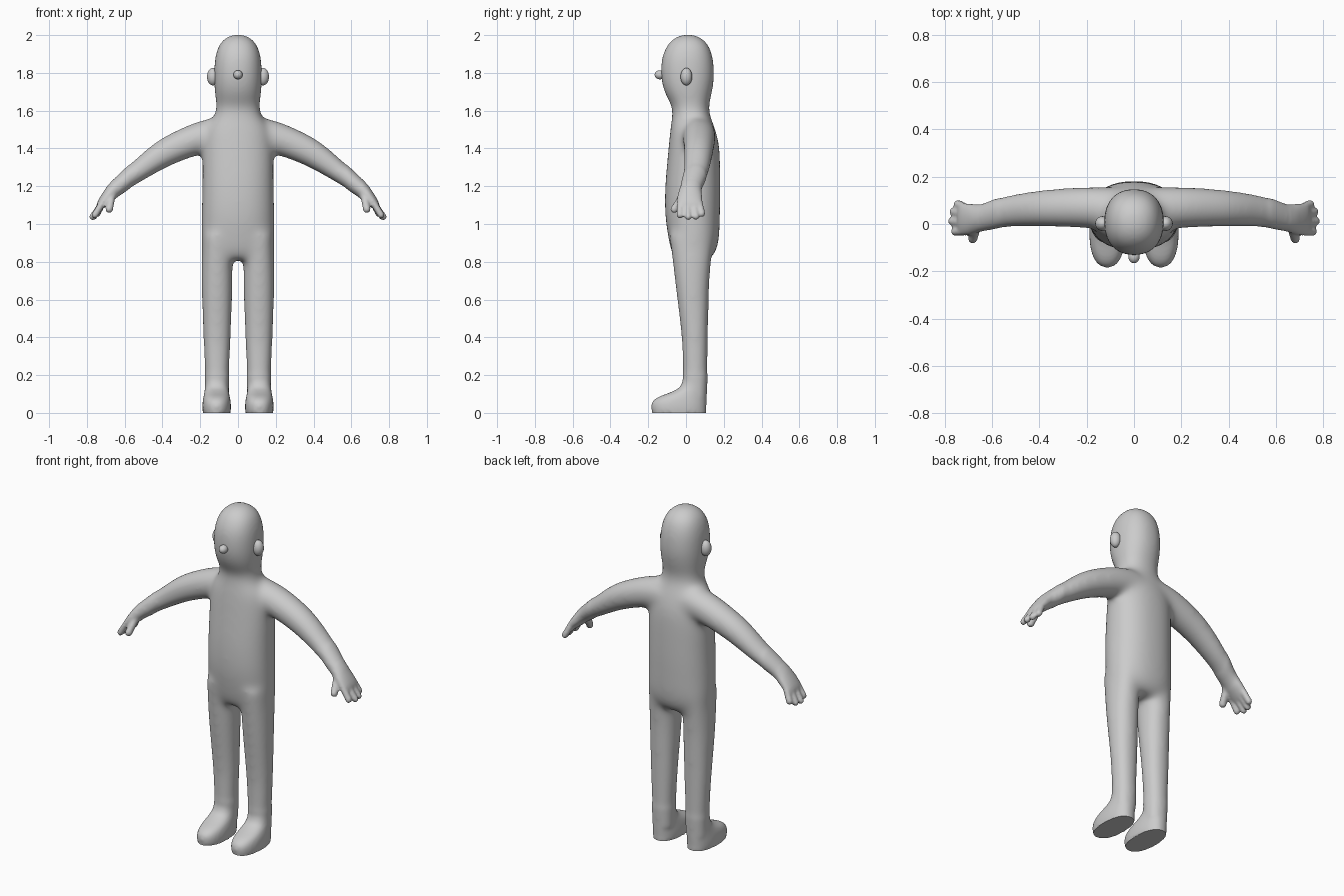
import bpy, bmesh
from math import sin, cos, pi
from mathutils import Vector, Matrix

if "Cube" in bpy.data.objects:
    bpy.data.objects.remove(bpy.data.objects["Cube"])

grey = bpy.data.materials.new("plain grey")
grey.use_nodes = True
COLOUR = (0.6, 0.6, 0.6, 1)
grey.diffuse_color = COLOUR
grey.node_tree.nodes["Principled BSDF"].inputs["Base Color"].default_value = COLOUR


def new_object(name, bm):
    mesh = bpy.data.meshes.new(name)
    bm.to_mesh(mesh)
    bm.free()
    mesh.materials.append(grey)
    obj = bpy.data.objects.new(name, mesh)
    bpy.context.collection.objects.link(obj)
    return obj


def refine(rows, steps=4):
    """Catmull-Rom interpolation between section rows."""
    rows = [Vector(r) for r in rows]
    pts = [rows[0]] + rows + [rows[-1]]
    out = []
    for a, b, c, d in zip(pts, pts[1:], pts[2:], pts[3:]):
        for i in range(steps):
            t = i / steps
            out.append(b + (c - a) * (t / 2) + (a * 2 - b * 5 + c * 4 - d) * (t * t / 2)
                       + (b * 3 - a - c * 3 + d) * (t ** 3 / 2))
    return out + [rows[-1]]


def loft(bm, sections, u, v, power=2.0, sides=40):
    """Closed tube through (centre, half size along u, half size along v)."""
    def curve(w):
        return (abs(w) ** (2 / power)) * (1 if w > 0 else -1)
    rings = []
    for c, a, b in sections:
        rings.append([bm.verts.new(c + u * a * curve(cos(2 * pi * i / sides))
                                   + v * b * curve(sin(2 * pi * i / sides)))
                      for i in range(sides)])
    for r, s in zip(rings, rings[1:]):
        for i in range(sides):
            j = (i + 1) % sides
            bm.faces.new((r[i], r[j], s[j], s[i]))
    bm.faces.new(rings[0])
    bm.faces.new(rings[-1])


def upright(rows, cx=0.0):
    """Rows of height, front y, back y, half width."""
    return [(Vector((cx, (f + b) / 2, z)), w, (b - f) / 2) for z, f, b, w in rows]


def capsule(bm, start, end, radius):
    start, end = Vector(start), Vector(end)
    axis = end - start
    verts = bmesh.ops.create_uvsphere(bm, u_segments=16, v_segments=11, radius=radius)["verts"]
    for vert in verts:
        if vert.co.z > 0:
            vert.co.z += axis.length
    turn = axis.to_track_quat("Z", "Y").to_matrix().to_4x4()
    bmesh.ops.transform(bm, matrix=Matrix.Translation(start) @ turn, verts=verts)


X, Y = Vector((1, 0, 0)), Vector((0, 1, 0))

# Head and torso
bm = bmesh.new()
trunk = [(0.81, -.05, .12, .165), (0.85, -.075, .155, .187), (0.92, -.092, .174, .193),
         (1.05, -.11, .18, .193), (1.2, -.11, .182, .19), (1.4, -.093, .177, .187),
         (1.5, -.083, .155, .17), (1.57, -.074, .13, .128), (1.62, -.076, .122, .115),
         (1.7, -.115, .139, .124), (1.78, -.133, .15, .128), (1.88, -.128, .143, .122),
         (1.95, -.098, .118, .1), (1.987, -.06, .08, .065), (2.004, -.02, .04, .03)]
loft(bm, upright(refine(trunk)), X, Y, 2.25)

# Left limbs, mirrored afterwards
leg = [(0.08, -.01, .11, .062), (0.2, -.018, .115, .065), (0.4, -.025, .118, .074),
       (0.7, -.06, .126, .083), (0.95, -.09, .15, .078)]
loft(bm, upright(refine(leg), .111), X, Y, 2.2)

foot = [(0, -.178, .107, .073), (.03, -.185, .108, .076), (.06, -.178, .11, .074),
        (.085, -.145, .111, .07), (.11, -.08, .111, .065), (.135, -.035, .111, .062),
        (.17, -.018, .112, .06)]
loft(bm, upright(refine(foot), .113), X, Y, 2.3)

# Arm rows: x, y, z, half thickness, half depth
arm = [(.06, .065, 1.485, .1, .09), (.2, .07, 1.455, .09, .088), (.38, .066, 1.38, .077, .08),
       (.54, .052, 1.272, .057, .069), (.645, .026, 1.19, .044, .059),
       (.69, .02, 1.145, .036, .066), (.725, .02, 1.105, .026, .068), (.74, .02, 1.085, .016, .06)]
slant = Vector((.55, 0, .835))
loft(bm, [(r.to_3d(), r[3], r[4]) for r in refine(arm)], slant, Y)

# Fingers and thumb
for y0, y1, x1, z1 in ((-.03, -.032, .757, 1.048), (.005, .012, .769, 1.038),
                       (.04, .052, .763, 1.04), (.07, .084, .745, 1.055)):
    capsule(bm, (.715, y0, 1.115), (x1, y1, z1), .0185)
capsule(bm, (.665, -.015, 1.15), (.682, -.062, 1.078), .021)

# Mirror everything that lies off the centre plane
limbs = [f for f in bm.faces if all(v.co.x > .01 for v in f.verts)
         and not (f.calc_center_median().z > 1.6)]
linked = set()
bm.verts.ensure_lookup_table()
trunk_verts = len(refine(trunk)) * 40
keep = set(bm.verts[:trunk_verts])
limbs = [f for f in bm.faces if f.verts[0] not in keep]
copies = bmesh.ops.duplicate(bm, geom=limbs)["geom"]
for vert in copies:
    if isinstance(vert, bmesh.types.BMVert):
        vert.co.x *= -1
bmesh.ops.recalc_face_normals(bm, faces=bm.faces)
rough = new_object("body", bm)

# Fuse into one skin, then soften the joins
remesh = rough.modifiers.new("fuse", "REMESH")
remesh.mode = "VOXEL"
remesh.voxel_size = .008
skin = bpy.data.meshes.new_from_object(
    rough.evaluated_get(bpy.context.evaluated_depsgraph_get()))
rough.modifiers.clear()
bm = bmesh.new()
bm.from_mesh(skin)
soft = [v for v in bm.verts if v.co.z > .2 and abs(v.co.x) < .58]
mild = [v for v in bm.verts if v.co.z > .02 and abs(v.co.x) < .66]
for group, times in ((soft, 45), (mild, 8), (bm.verts[:], 2)):
    for _ in range(times):
        bmesh.ops.smooth_vert(bm, verts=group, factor=.5,
                              use_axis_x=True, use_axis_y=True, use_axis_z=True)
for vert in bm.verts:
    if vert.co.z < .006:
        vert.co.z = 0
bm.to_mesh(rough.data)
bm.free()


# Ears and nose
def ball(name, centre, size):
    bm = bmesh.new()
    bmesh.ops.create_uvsphere(bm, u_segments=32, v_segments=20, radius=1)
    bmesh.ops.scale(bm, vec=size, verts=bm.verts)
    bmesh.ops.translate(bm, vec=centre, verts=bm.verts)
    return new_object(name, bm)


parts = [rough, ball("nose", (0, -.138, 1.79), (.024, .028, .024)),
         ball("left_ear", (.133, .002, 1.78), (.031, .031, .046)),
         ball("right_ear", (-.133, .002, 1.78), (.031, .031, .046))]

bpy.ops.object.select_all(action="DESELECT")
for part in parts:
    part.select_set(True)
bpy.context.view_layer.objects.active = rough
bpy.ops.object.shade_smooth_by_angle(angle=1.0)
